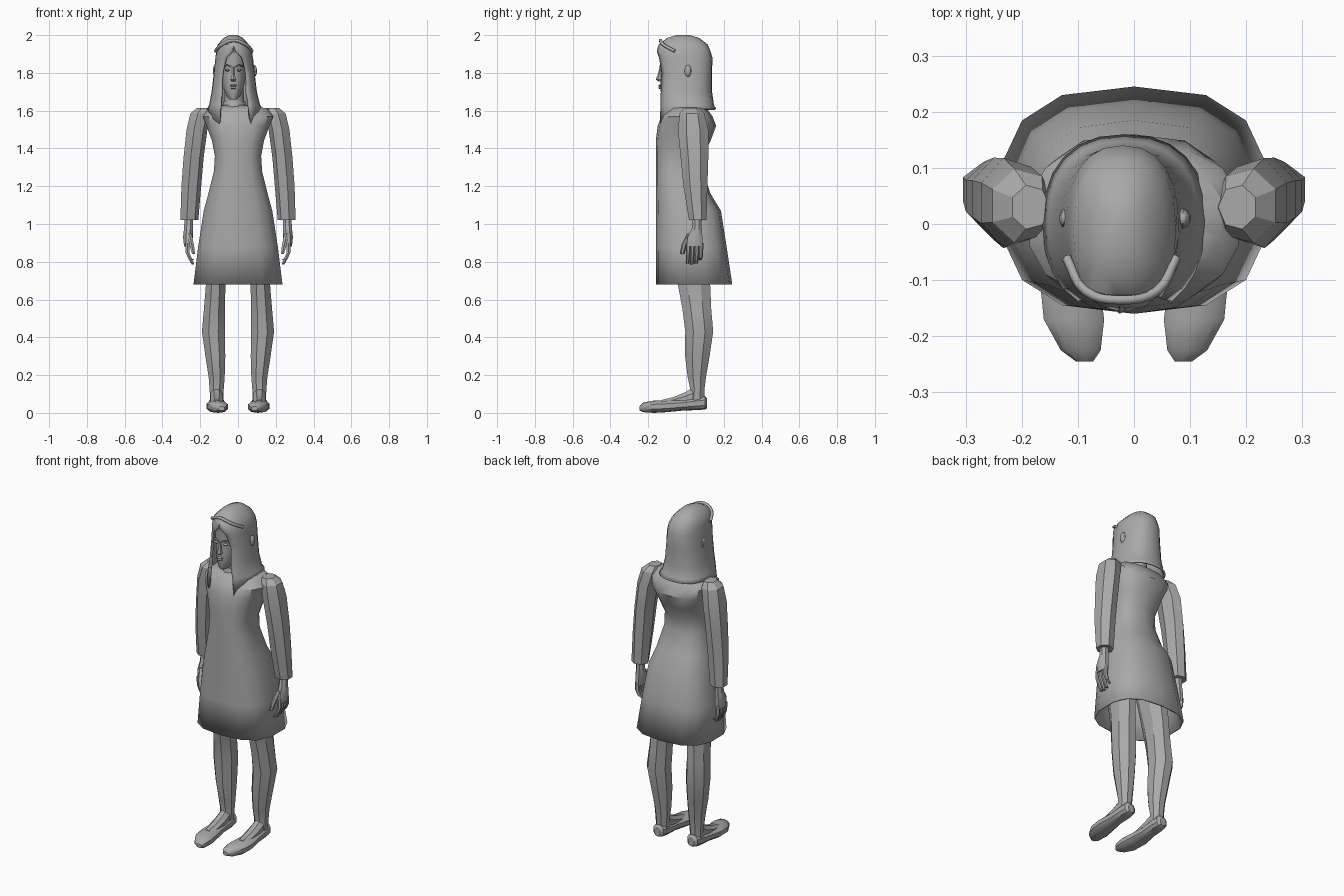
import bpy
import bmesh
from math import sin, cos, pi, radians

default_cube = bpy.data.objects.get("Cube")
if default_cube:
    bpy.data.objects.remove(default_cube, do_unlink=True)

# One plain grey for the whole figure
grey = bpy.data.materials.new("plain_grey")
grey.use_nodes = True
grey_value = (0.4, 0.4, 0.4, 1)
grey.diffuse_color = grey_value
grey.node_tree.nodes["Principled BSDF"].inputs["Base Color"].default_value = grey_value


def finish(name, bm, smooth_angle=35):
    """Turn a bmesh into a named grey object with sharp creases kept."""
    bmesh.ops.recalc_face_normals(bm, faces=bm.faces)
    mesh = bpy.data.meshes.new(name)
    bm.to_mesh(mesh)
    bm.free()
    mesh.materials.append(grey)
    obj = bpy.data.objects.new(name, mesh)
    bpy.context.collection.objects.link(obj)
    bpy.ops.object.select_all(action="DESELECT")
    obj.select_set(True)
    bpy.context.view_layer.objects.active = obj
    bpy.ops.object.shade_smooth_by_angle(angle=radians(smooth_angle))
    return obj


def rounded(value, power):
    return abs(value) ** power * (1 if value >= 0 else -1)


def bridge(bm, rows, closed=True):
    """Join neighbouring rows of vertices with quads."""
    for lower, upper in zip(rows, rows[1:]):
        count = len(lower)
        for i in range(count if closed else count - 1):
            j = (i + 1) % count
            bm.faces.new((lower[i], lower[j], upper[j], upper[i]))


def loft(name, sections, sides=8, axis="z", power=1.0, side=1, caps=True, smooth_angle=35):
    """Each section: position on axis, x centre, x radius, low and high edge."""
    bm = bmesh.new()
    rows = []
    for along, centre, radius, low, high in sections:
        row = []
        for i in range(sides):
            angle = 2 * pi * (i + 0.5) / sides
            x = side * (centre + radius * rounded(cos(angle), power))
            other = (low + high) / 2 + (high - low) / 2 * rounded(sin(angle), power)
            point = (x, other, along) if axis == "z" else (x, along, other)
            row.append(bm.verts.new(point))
        rows.append(row)
    bridge(bm, rows)
    if caps:
        bm.faces.new(rows[0])
        bm.faces.new(rows[-1])
    return finish(name, bm, smooth_angle)


def tube(name, points, radius):
    """Thin round cord through a few points."""
    curve = bpy.data.curves.new(name, "CURVE")
    curve.dimensions = "3D"
    curve.bevel_depth = radius
    curve.bevel_resolution = 1
    curve.use_fill_caps = True
    curve.resolution_u = 4
    spline = curve.splines.new("BEZIER")
    spline.bezier_points.add(len(points) - 1)
    for handle, point in zip(spline.bezier_points, points):
        handle.co = point
        handle.handle_left_type = handle.handle_right_type = "AUTO"
    curve.materials.append(grey)
    obj = bpy.data.objects.new(name, curve)
    bpy.context.collection.objects.link(obj)
    return obj


def ellipsoid(name, centre, size):
    bm = bmesh.new()
    bmesh.ops.create_uvsphere(bm, u_segments=10, v_segments=6, radius=1)
    bmesh.ops.scale(bm, vec=size, verts=bm.verts)
    bmesh.ops.translate(bm, vec=centre, verts=bm.verts)
    return finish(name, bm)


# Dress: open flared skirt, narrow waist, shoulder yoke
dress = loft("dress", [
    (0.68, 0, 0.24, -0.16, 0.245), (0.88, 0, 0.215, -0.16, 0.215),
    (1.07, 0, 0.185, -0.16, 0.185), (1.16, 0, 0.16, -0.16, 0.13),
    (1.28, 0, 0.13, -0.16, 0.09), (1.36, 0, 0.125, -0.16, 0.09),
    (1.44, 0, 0.14, -0.16, 0.13), (1.52, 0, 0.17, -0.15, 0.16),
    (1.57, 0, 0.19, -0.13, 0.14), (1.61, 0, 0.16, -0.09, 0.11),
    (1.63, -0.01, 0.08, -0.07, 0.07)], sides=14, power=0.75, caps=False)
cloth = dress.modifiers.new("cloth", "SOLIDIFY")
cloth.thickness = 0.008

# Neck with a folded collar
loft("neck", [(1.56, -0.02, 0.06, -0.07, 0.06), (1.73, -0.02, 0.05, -0.07, 0.06)], sides=12)
loft("collar", [(1.58, -0.02, 0.075, -0.095, 0.075), (1.62, -0.02, 0.065, -0.08, 0.07),
                (1.65, -0.02, 0.06, -0.075, 0.065)], sides=12)

# Head, slightly off centre
mid = -0.025
loft("head", [
    (1.66, mid, 0.02, -0.125, -0.06), (1.675, mid, 0.035, -0.132, 0),
    (1.72, mid, 0.055, -0.138, 0.06), (1.78, mid, 0.068, -0.135, 0.1),
    (1.84, mid, 0.075, -0.135, 0.115), (1.91, mid, 0.078, -0.14, 0.11),
    (1.96, mid, 0.05, -0.09, 0.07)], sides=16, power=0.9)

# Face: nose, lips, eyes and brows
loft("nose", [(1.755, mid, 0.012, -0.145, -0.12), (1.765, mid, 0.017, -0.16, -0.12),
              (1.79, mid, 0.009, -0.15, -0.12), (1.83, mid, 0.006, -0.14, -0.12)], sides=6)
ellipsoid("upper_lip", (mid, -0.138, 1.733), (0.021, 0.009, 0.006))
ellipsoid("lower_lip", (mid, -0.137, 1.721), (0.018, 0.009, 0.007))
for side, label in ((1, "left"), (-1, "right")):
    ellipsoid(label + "_eye", (mid + side * 0.03, -0.125, 1.815), (0.015, 0.01, 0.007))
    tube(label + "_brow", [(mid + side * 0.012, -0.137, 1.832), (mid + side * 0.03, -0.134, 1.84),
                           (mid + side * 0.05, -0.118, 1.834)], 0.004)

# Hair: a shell of rows, parted over the face and hanging to pointed front locks
bm = bmesh.new()
hair_rows = []
# Row values: height, x centre, x radius, front, back, half opening in degrees
for z, cx, rx, front, back, opening in [
        (2.0, mid, 0.02, -0.05, 0.02, 0), (1.985, mid, 0.05, -0.10, 0.07, 0),
        (1.95, mid, 0.083, -0.145, 0.115, 0), (1.915, -0.02, 0.095, -0.155, 0.13, 3),
        (1.88, -0.02, 0.1, -0.152, 0.14, 22), (1.8, -0.02, 0.108, -0.148, 0.138, 33),
        (1.7, -0.02, 0.12, -0.15, 0.138, 30), (1.63, -0.018, 0.135, -0.153, 0.148, 30),
        (1.61, -0.016, 0.147, -0.157, 0.16, 31)]:
    row = []
    steps = 20
    for i in range(steps + 1):
        angle = radians(opening + (360 - 2 * opening) * i / steps)
        drop = max(0, cos(angle) - 0.2) * 0.12 if z == 1.61 else 0
        x = cx + rx * rounded(sin(angle), 0.85)
        y = (front + back) / 2 - (back - front) / 2 * rounded(cos(angle), 0.85)
        row.append(bm.verts.new((x, y, z - drop)))
    hair_rows.append(row)
bridge(bm, hair_rows, closed=False)
bm.faces.new(hair_rows[0][:-1])
bmesh.ops.remove_doubles(bm, verts=bm.verts, dist=0.0005)
hair = finish("hair", bm)
strands = hair.modifiers.new("strands", "SOLIDIFY")
strands.thickness = 0.01

# Headband across the crown and ears showing through the hair
tube("headband", [(-0.12, -0.06, 1.915), (-0.085, -0.12, 1.95), (mid, -0.135, 1.972),
                  (0.04, -0.12, 1.95), (0.075, -0.06, 1.915)], 0.009)
ellipsoid("left_ear", (0.087, 0.01, 1.81), (0.014, 0.018, 0.032))
ellipsoid("right_ear", (-0.123, 0.01, 1.81), (0.01, 0.018, 0.032))

# Limbs, built once for each side
for side, label in ((1, "left"), (-1, "right")):
    loft(label + "_sleeve", [
        (1.615, 0.185, 0.035, -0.01, 0.07), (1.585, 0.2, 0.058, -0.035, 0.1),
        (1.5, 0.22, 0.058, -0.045, 0.12), (1.35, 0.238, 0.056, -0.03, 0.12),
        (1.2, 0.25, 0.055, -0.015, 0.115), (1.02, 0.26, 0.05, 0.015, 0.11)],
        sides=7, side=side, smooth_angle=25)

    # Hand with four curled fingers and a thumb
    loft(label + "_palm", [
        (1.05, 0.26, 0.025, 0.035, 0.085), (0.98, 0.262, 0.025, 0.03, 0.085),
        (0.93, 0.265, 0.028, 0.005, 0.09), (0.88, 0.265, 0.022, 0, 0.093)],
        sides=8, side=side)
    for finger, (y, tip) in enumerate([(0.012, 0.79), (0.035, 0.785), (0.058, 0.79), (0.08, 0.81)]):
        loft(f"{label}_finger_{finger + 1}", [
            (0.9, 0.268, 0.013, y - 0.012, y + 0.012), (0.85, 0.268, 0.012, y - 0.012, y + 0.011),
            (0.82, 0.255, 0.011, y - 0.013, y + 0.008), (tip, 0.238, 0.008, y - 0.013, y + 0.003)],
            sides=6, side=side)
    loft(label + "_thumb", [
        (0.95, 0.258, 0.014, 0.005, 0.035), (0.89, 0.245, 0.014, -0.025, 0.005),
        (0.84, 0.235, 0.009, -0.03, -0.01)], sides=6, side=side)

    # Leg: thigh, bent knee, calf and ankle
    loft(label + "_leg", [
        (0.92, 0.105, 0.075, -0.09, 0.12), (0.68, 0.118, 0.056, -0.05, 0.135),
        (0.55, 0.125, 0.06, -0.025, 0.14), (0.43, 0.13, 0.066, -0.01, 0.15),
        (0.3, 0.12, 0.057, -0.01, 0.13), (0.19, 0.113, 0.046, 0.005, 0.11),
        (0.12, 0.113, 0.04, 0.02, 0.1), (0.06, 0.113, 0.038, 0.01, 0.1)],
        sides=8, side=side, smooth_angle=25)

    # Flat slipper and the bare instep above it
    loft(label + "_shoe", [
        (-0.245, 0.088, 0.016, 0.012, 0.035), (-0.225, 0.095, 0.037, 0.004, 0.055),
        (-0.17, 0.107, 0.056, 0, 0.065), (-0.1, 0.115, 0.055, 0.004, 0.068),
        (-0.02, 0.115, 0.043, 0.012, 0.072), (0.06, 0.113, 0.042, 0.015, 0.085),
        (0.1, 0.113, 0.036, 0.018, 0.09), (0.112, 0.113, 0.02, 0.025, 0.075)],
        sides=10, axis="y", power=0.8, side=side)
    loft(label + "_instep", [
        (-0.13, 0.112, 0.03, 0.03, 0.07), (-0.06, 0.113, 0.036, 0.03, 0.088),
        (0.0, 0.113, 0.036, 0.03, 0.115), (0.04, 0.113, 0.034, 0.03, 0.14)],
        sides=8, axis="y", side=side)
